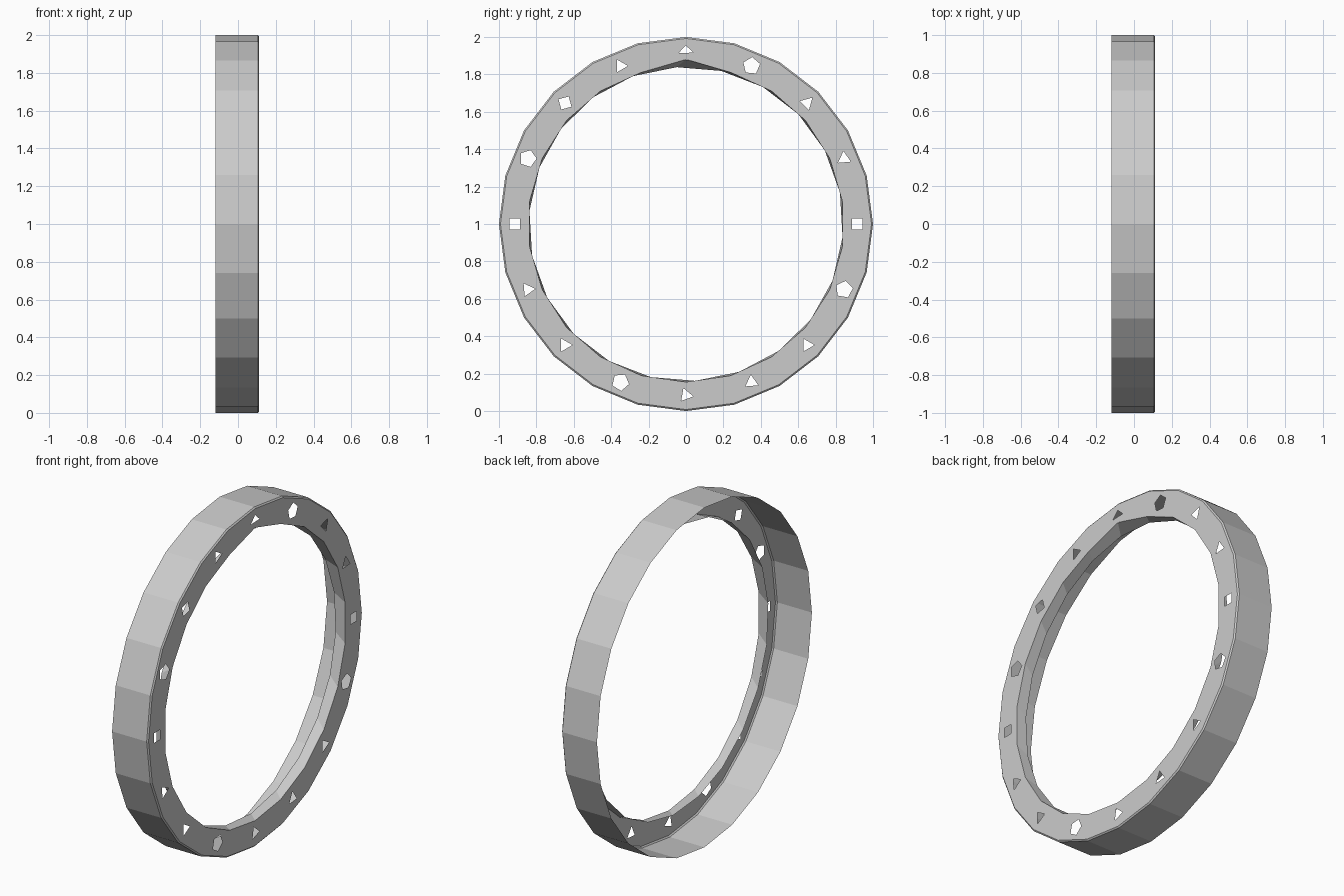
import bpy, bmesh
from math import sin, cos, radians

if "Cube" in bpy.data.objects:
    bpy.data.objects.remove(bpy.data.objects["Cube"])

bm = bmesh.new()


def loop(x, r, n, start=0.0, cy=0.0, cz=1.0, tweak=None):
    """Closed polygon of verts and edges in a plane of constant x."""
    verts = []
    for k in range(n):
        a = radians(start + 360 * k / n)
        rr = (tweak or {}).get(k, r)
        verts.append(bm.verts.new((x, cy + rr * cos(a), cz + rr * sin(a))))
    edges = [bm.edges.new((verts[k], verts[(k + 1) % n])) for k in range(n)]
    return verts, edges


def bridge(a, b):
    n = len(a)
    for k in range(n):
        j = (k + 1) % n
        bm.faces.new((a[k], a[j], b[j], b[k]))


# Outer band: open at the back, small chamfer at the flange side
back, _ = loop(-0.12, 1.0, 24)
shoulder, _ = loop(0.105, 1.0, 24)
rim, rim_edges = loop(0.112, 0.992, 24)
bridge(back, shoulder)
bridge(shoulder, rim)

# Inner lip: slightly twisted 22-sided collar running back from the flange
lip_front, lip_edges = loop(0.112, 0.845, 22, -8.2, tweak={6: 0.88})
lip_back, _ = loop(0.05, 0.84, 22, -4.8)
bridge(lip_back, lip_front)

# Flange holes, one every 22.5 degrees: (sides, rotation)
holes = [(4, 45), (3, 95), (3, 45), (5, 85), (4, 92), (3, 0), (4, 60), (5, 0),
         (4, 45), (3, 5), (3, 0), (5, 275), (3, -10), (3, 95), (3, 0), (5, 80)]
size = {3: 0.04, 4: 0.04, 5: 0.047}
flange_edges = rim_edges + lip_edges
for k, (n, rot) in enumerate(holes):
    a = radians(22.5 * k)
    _, e = loop(0.112, size[n], n, rot, 0.915 * cos(a), 1 + 0.915 * sin(a))
    flange_edges += e

# Flange face filled around the holes
bmesh.ops.triangle_fill(bm, edges=flange_edges, use_beauty=True,
                        normal=(1, 0, 0))
bmesh.ops.recalc_face_normals(bm, faces=bm.faces[:])
flange = [f for f in bm.faces if abs(f.normal.x) > 0.99]
if flange and flange[0].normal.x < 0:
    bmesh.ops.reverse_faces(bm, faces=bm.faces[:])

mesh = bpy.data.meshes.new("perforated_ring")
bm.to_mesh(mesh)
bm.free()
ring = bpy.data.objects.new("perforated_ring", mesh)
bpy.context.collection.objects.link(ring)
